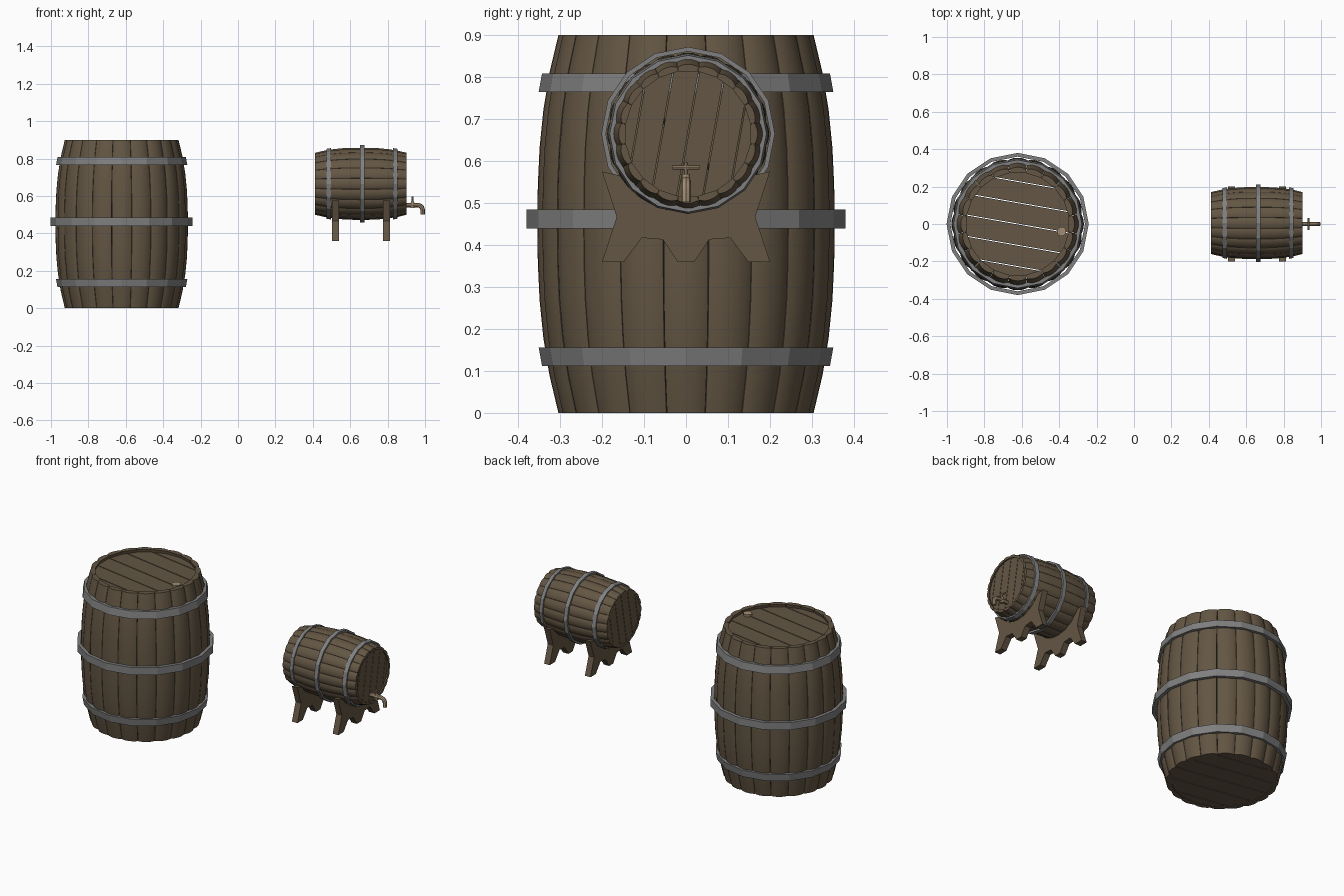
import bpy, bmesh, math
from mathutils import Matrix, Vector

if "Cube" in bpy.data.objects:
    bpy.data.objects.remove(bpy.data.objects["Cube"])


def material(name, col):
    m = bpy.data.materials.new(name)
    m.diffuse_color = (*col, 1)
    m.use_nodes = True
    m.node_tree.nodes["Principled BSDF"].inputs["Base Color"].default_value = m.diffuse_color
    return m


WOOD = material("dark_wood", (0.125, 0.092, 0.056))
IRON = material("grey_iron", (0.215, 0.215, 0.215))
TAN = material("tan_wood", (0.36, 0.265, 0.165))


def finish(bm, name, mat, matrix=Matrix(), smooth=None):
    bmesh.ops.recalc_face_normals(bm, faces=bm.faces)
    me = bpy.data.meshes.new(name)
    bm.to_mesh(me)
    bm.free()
    me.transform(matrix)
    me.materials.append(mat)
    ob = bpy.data.objects.new(name, me)
    bpy.context.collection.objects.link(ob)
    if smooth:
        bpy.ops.object.select_all(action='DESELECT')
        ob.select_set(True)
        bpy.context.view_layer.objects.active = ob
        bpy.ops.object.shade_smooth_by_angle(angle=math.radians(smooth))
    return ob


def prism(bm, pts, depth):
    """Extrude a closed outline of 3D points along a vector."""
    f = bm.faces.new([bm.verts.new(p) for p in pts])
    r = bmesh.ops.extrude_face_region(bm, geom=[f], use_keep_orig=True)
    moved = [v for v in r['geom'] if isinstance(v, bmesh.types.BMVert)]
    bmesh.ops.translate(bm, verts=moved, vec=depth)


def polar(r, a, z):
    return Vector((r * math.cos(a), r * math.sin(a), z))


H, STAVES = 0.9, 20


def bulge(z):
    return 0.354 - 0.05 * abs(z / (H / 2) - 1) ** 2.5


def staves(name, M):
    bm = bmesh.new()
    rows = 10
    for s in range(STAVES):
        mid, half = math.tau * s / STAVES, math.pi / STAVES * 0.985
        prev = None
        for i in range(rows + 1):
            z = H * i / rows
            R = bulge(z)
            ring = [bm.verts.new(polar(R - 0.010 * abs(t) ** 2.5, mid + half * t, z))
                    for t in (-1, -0.8, -0.4, 0, 0.4, 0.8, 1)]
            ring += [bm.verts.new(polar(R - 0.028, mid + half * t, z)) for t in (1, -1)]
            n = len(ring)
            if prev:
                for k in range(n):
                    bm.faces.new((prev[k], prev[(k + 1) % n], ring[(k + 1) % n], ring[k]))
            else:
                bm.faces.new(ring[::-1])
            prev = ring
        bm.faces.new(prev)
    finish(bm, name, WOOD, M, 35)


def lid(name, M, z, R):
    """Round lid of parallel planks with thin open gaps."""
    bm = bmesh.new()
    w, gap = 0.112, 0.0025
    for k in range(-3, 3):
        y0, y1 = max(k * w + gap, -R), min((k + 1) * w - gap, R)
        a0, a1 = math.asin(y0 / R), math.asin(y1 / R)
        arc = [a0 + (a1 - a0) * i / 6 for i in range(7)]
        pts = [polar(R, a, z) for a in arc]
        pts += [polar(R, math.pi - a, z) for a in reversed(arc)]
        prism(bm, pts, Vector((0, 0, 0.025)))
    bmesh.ops.remove_doubles(bm, verts=bm.verts, dist=1e-5)
    finish(bm, name, WOOD, M @ Matrix.Rotation(math.radians(-10), 4, 'Z'))


def hoop(name, M, z0, z1, r0, r1):
    bm = bmesh.new()
    sides, t = 16, 0.02
    rings = [[bm.verts.new(polar(r, math.tau * i / sides, z)) for r, z in
              ((r0, z0), (r1, z1), (r1 - t, z1), (r0 - t, z0))] for i in range(sides)]
    for i in range(sides):
        a, b = rings[i], rings[(i + 1) % sides]
        for k in range(4):
            bm.faces.new((a[k], b[k], b[(k + 1) % 4], a[(k + 1) % 4]))
    finish(bm, name, IRON, M)


def rod(name, p0, p1, r0, r1, mat, sides=12):
    p0, p1 = Vector(p0), Vector(p1)
    d = p1 - p0
    bm = bmesh.new()
    bmesh.ops.create_cone(bm, cap_ends=True, segments=sides, radius1=r0, radius2=r1, depth=d.length)
    M = Matrix.Translation((p0 + p1) / 2) @ d.to_track_quat('Z', 'Y').to_matrix().to_4x4()
    return finish(bm, name, mat, M, 40)


def barrel(tag, M):
    staves(tag + "_staves", M)
    lid(tag + "_top_lid", M, 0.857, 0.282)
    lid(tag + "_bottom_lid", M, 0.004, 0.288)
    hoop(tag + "_lower_hoop", M, 0.112, 0.156, 0.343, 0.351)
    hoop(tag + "_middle_hoop", M, 0.439, 0.484, 0.38, 0.38)
    hoop(tag + "_upper_hoop", M, 0.765, 0.809, 0.351, 0.343)


# Large standing barrel with a bung in its lid
barrel("large_barrel", Matrix.Translation((-0.622, 0, 0)))
rod("bung", (-0.387, -0.04, 0.86), (-0.387, -0.04, 0.897), 0.02, 0.025, TAN)

# Small barrel lying along x
S = 0.49 / H
barrel("small_barrel", Matrix.Translation((0.412, 0.005, 0.665))
       @ Matrix.Rotation(math.pi / 2, 4, 'Y') @ Matrix.Scale(S, 4))

# Two cradle stands cut to the curve of the small barrel
for name, x in (("back_stand", 0.502), ("front_stand", 0.776)):
    half = [(0.02, 0.36), (0.055, 0.413), (0.105, 0.417), (0.148, 0.36),
            (0.20, 0.36), (0.165, 0.467), (0.20, 0.575)]
    for i in range(6):
        a = math.radians(58 - 11 * i)
        half.append((0.187 * math.sin(a), 0.665 - 0.187 * math.cos(a)))
    outline = half + [(-y, z) for y, z in reversed(half)]
    bm = bmesh.new()
    prism(bm, [Vector((x, y, z)) for y, z in outline], Vector((0.037, 0, 0)))
    finish(bm, name, WOOD)

# Tap: bent spout, collar, stem and cross handle
cu = bpy.data.curves.new("tap_spout", 'CURVE')
cu.dimensions = '3D'
cu.bevel_depth, cu.bevel_resolution, cu.use_fill_caps = 0.012, 2, True
sp = cu.splines.new('POLY')
path = [(0.88, 0.551), (0.962, 0.551)]
path += [(0.962 + 0.025 * math.sin(a), 0.526 + 0.025 * math.cos(a))
         for a in (math.radians(d) for d in (30, 60, 90))]
path += [(0.987, 0.502)]
sp.points.add(len(path) - 1)
for p, (x, z) in zip(sp.points, path):
    p.co = (x, 0, z, 1)
tap = bpy.data.objects.new("tap_spout", cu)
bpy.context.collection.objects.link(tap)
cu.materials.append(TAN)
bpy.ops.object.select_all(action='DESELECT')
tap.select_set(True)
bpy.context.view_layer.objects.active = tap
bpy.ops.object.convert(target='MESH')
bpy.ops.object.shade_smooth_by_angle(angle=math.radians(40))
rod("tap_collar", (0.933, 0, 0.535), (0.933, 0, 0.569), 0.012, 0.009, TAN)
rod("tap_stem", (0.933, 0, 0.56), (0.933, 0, 0.597), 0.005, 0.005, TAN, 8)
rod("tap_handle", (0.933, -0.032, 0.585), (0.933, 0.032, 0.585), 0.005, 0.005, TAN, 8)
